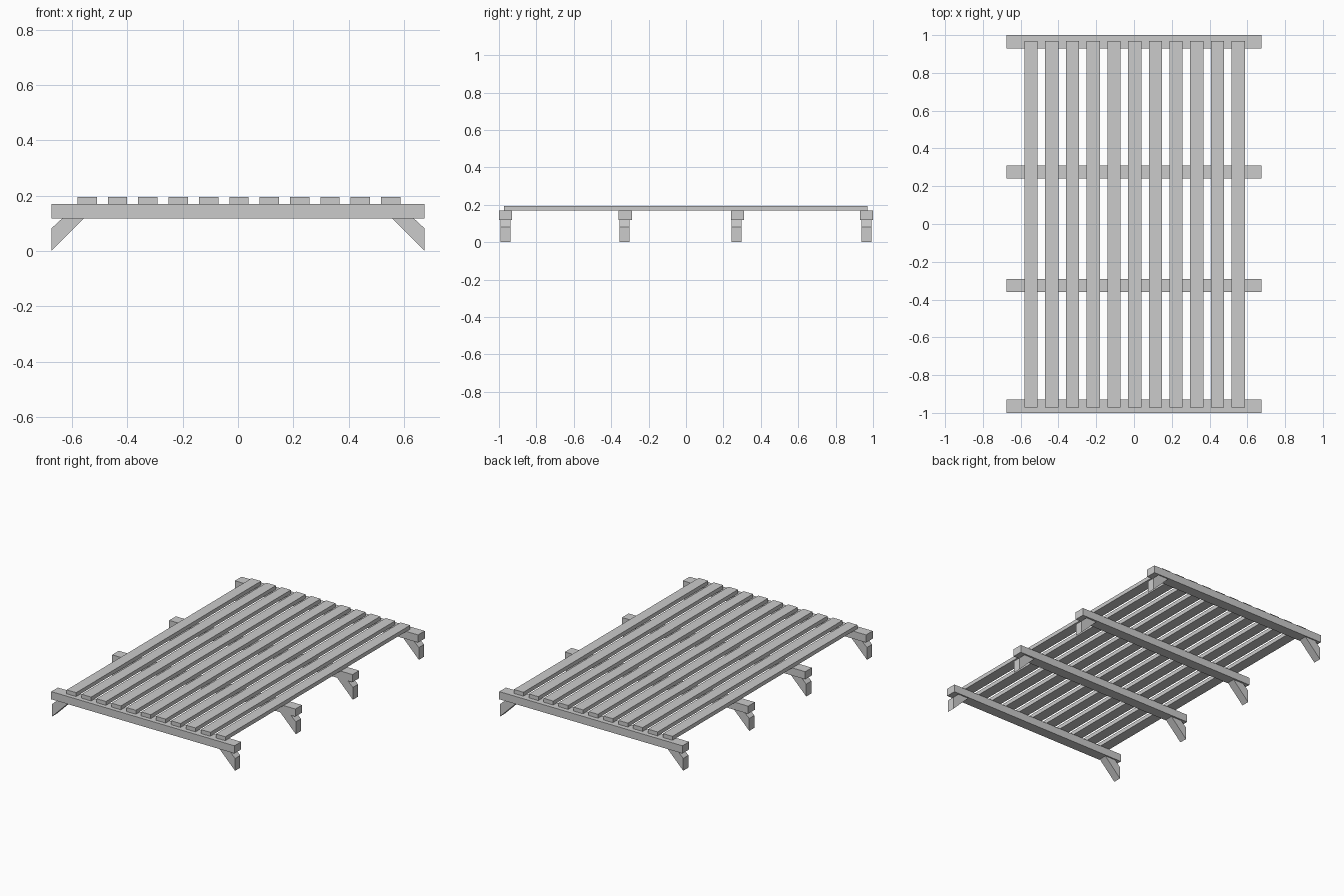
import bpy, bmesh

if "Cube" in bpy.data.objects:
    bpy.data.objects.remove(bpy.data.objects["Cube"])


def prism(name, profile, y0, y1):
    """Extrude an x/z outline from y0 to y1."""
    bm = bmesh.new()
    face = bm.faces.new([bm.verts.new((x, y0, z)) for x, z in profile])
    ext = bmesh.ops.extrude_face_region(bm, geom=[face])
    verts = [v for v in ext["geom"] if isinstance(v, bmesh.types.BMVert)]
    bmesh.ops.translate(bm, vec=(0, y1 - y0, 0), verts=verts)
    bmesh.ops.recalc_face_normals(bm, faces=bm.faces)
    mesh = bpy.data.meshes.new(name)
    bm.to_mesh(mesh)
    bm.free()
    obj = bpy.data.objects.new(name, mesh)
    bpy.context.collection.objects.link(obj)
    return obj


def rect(x0, x1, z0, z1):
    return [(x0, z0), (x1, z0), (x1, z1), (x0, z1)]


BEAM_Z0, BEAM_Z1, TOP = 0.118, 0.169, 0.195
HALF_X = 0.674

# Lengthwise slats
for i in range(11):
    cx = 0.0035 + (i - 5) * 0.1097
    prism(f"slat_{i + 1}", rect(cx - 0.035, cx + 0.035, BEAM_Z1, TOP), -0.972, 0.97)

# Cross beams, each with a pair of slanted feet (beam centre, foot centre)
foot = [(HALF_X, 0.0), (HALF_X, 0.082), (0.635, BEAM_Z0), (0.556, BEAM_Z0)]
rows = [(-0.965, -0.966), (-0.325, -0.328), (0.275, 0.271), (0.965, 0.965)]
for n, (by, fy) in enumerate(rows, 1):
    prism(f"cross_beam_{n}", rect(-HALF_X, HALF_X, BEAM_Z0, BEAM_Z1),
          by - 0.035, by + 0.035)
    for side, s in (("left", -1), ("right", 1)):
        prism(f"{side}_foot_{n}", [(s * x, z) for x, z in foot],
              fy - 0.027, fy + 0.027)
